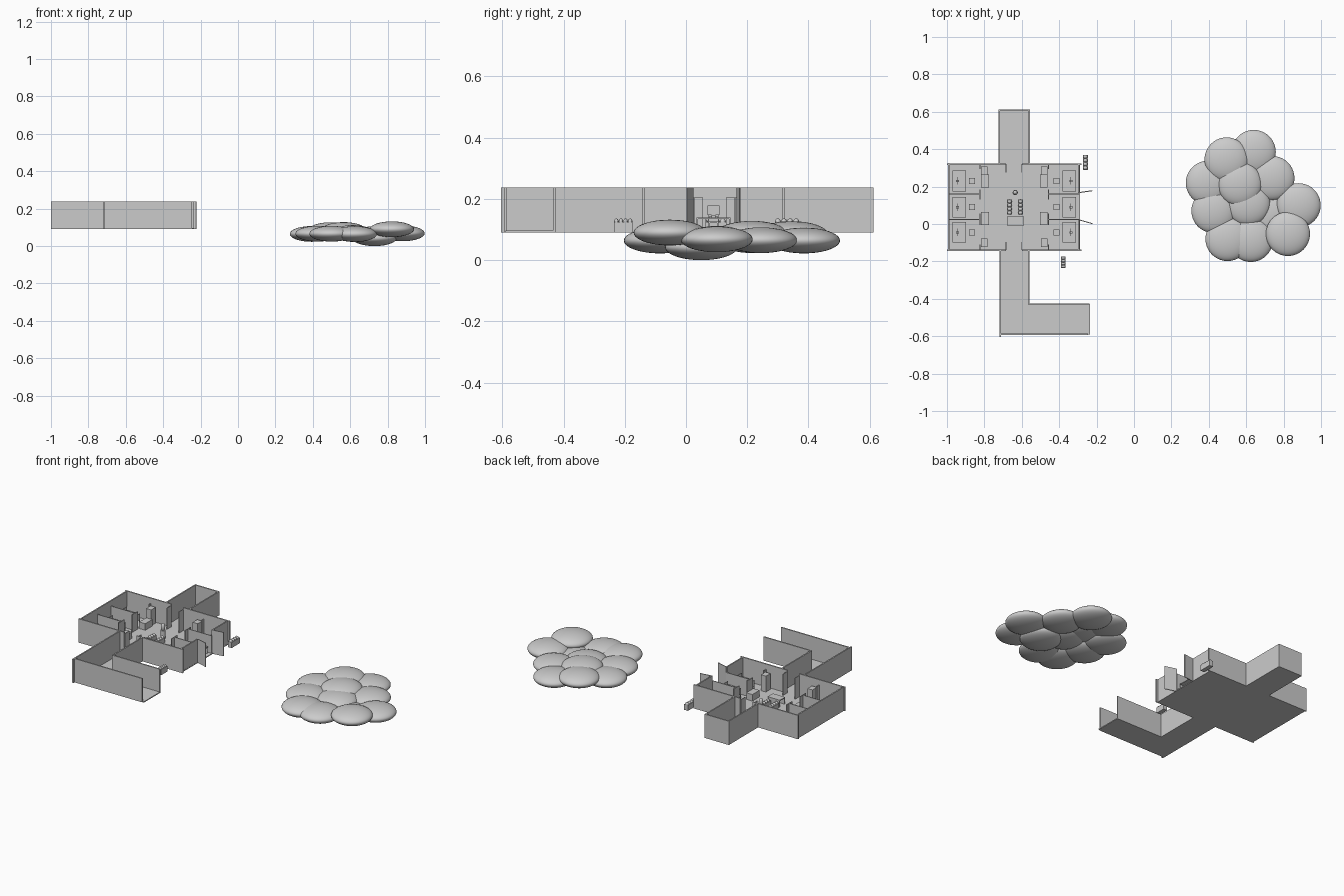
import bpy
from mathutils import Matrix

FLOOR, TOP = 0.096, 0.238      # floor surface and wall top
T = 0.008                      # wall thickness
CX = -0.64                     # office mirror axis


def box(name, x0, x1, y0, y1, z0, z1):
    bpy.ops.mesh.primitive_cube_add(size=1)
    o = bpy.context.object
    o.name = name
    o.data.transform(Matrix.Diagonal((abs(x1 - x0), abs(y1 - y0), abs(z1 - z0), 1)))
    o.location = ((x0 + x1) / 2, (y0 + y1) / 2, (z0 + z1) / 2)
    return o


def wall(name, a, b, z0=FLOOR - 0.006, z1=TOP, t=T):
    # upright panel between two plan points
    dx, dy = b[0] - a[0], b[1] - a[1]
    length = (dx * dx + dy * dy) ** 0.5
    mx, my = (a[0] + b[0]) / 2, (a[1] + b[1]) / 2
    o = box(name, mx - length / 2, mx + length / 2, my - t / 2, my + t / 2, z0, z1)
    import math
    o.rotation_euler.z = math.atan2(dy, dx)
    return o


# Floors
box("room_floor", -0.99, -0.29, -0.14, 0.32, 0.09, FLOOR)
box("north_corridor_floor", -0.72, -0.56, 0.32, 0.61, 0.09, FLOOR)
box("south_corridor_floor", -0.72, -0.56, -0.59, -0.14, 0.09, FLOOR)
box("side_corridor_floor", -0.56, -0.235, -0.59, -0.43, 0.09, FLOOR)

# Room outer walls, with gaps for the doors
wall("west_wall", (-0.99, -0.145), (-0.99, 0.325))
for y, side in ((-0.14, "south"), (0.32, "north")):
    wall(side + "_wall_left", (-1.0, y), (-0.685, y))
    wall(side + "_wall_right", (-0.6, y), (-0.28, y))
    inward = 0.045 if y < 0 else -0.045
    for x in (-0.685, -0.6):
        wall(side + "_inner_door", (x, y), (x, y + inward), FLOOR, TOP - 0.01, 0.004)
wall("east_wall_south", (-0.295, -0.14), (-0.295, 0.02))
wall("east_wall_north", (-0.295, 0.165), (-0.295, 0.32))
wall("entrance_door_south", (-0.293, 0.022), (-0.223, 0.002), t=0.005)
wall("entrance_door_north", (-0.293, 0.168), (-0.223, 0.178), t=0.005)

# Corridor walls
wall("north_corridor_west_wall", (-0.72, 0.32), (-0.72, 0.61))
wall("north_corridor_east_wall", (-0.56, 0.32), (-0.56, 0.61))
wall("north_corridor_end_wall", (-0.724, 0.608), (-0.556, 0.608))
wall("south_corridor_west_wall", (-0.716, -0.605), (-0.716, -0.14))
wall("south_corridor_east_wall", (-0.562, -0.43), (-0.562, -0.14))
wall("side_corridor_south_wall", (-0.72, -0.59), (-0.245, -0.59))
wall("side_corridor_north_wall", (-0.565, -0.43), (-0.237, -0.43))


def chair(x, y, s):
    # s points from the seat towards its backrest
    box("chair_seat", x - 0.016, x + 0.016, y - 0.016, y + 0.016, 0.122, 0.127)
    box("chair_back", x + s * 0.012, x + s * 0.016, y - 0.016, y + 0.016, 0.127, 0.16)
    for i in (-1, 1):
        for j in (-1, 1):
            lx, ly = x + i * 0.014, y + j * 0.014
            box("chair_leg", lx - 0.002, lx + 0.002, ly - 0.002, ly + 0.002, FLOOR, 0.122)


def desk(x0, x1, y0, y1):
    box("desk_top", x0, x1, y0, y1, 0.134, 0.139)
    for y in (y0, y1 - 0.004):
        box("desk_side", x0 + 0.002, x1 - 0.002, y, y + 0.004, FLOOR, 0.134)


# Cubicles on both sides of the room
for s in (-1, 1):
    def X(d):
        return CX + s * d * (0.346 / 0.35)
    for y in (0.16, 0.025):
        wall("cubicle_divider", (X(0.35), y), (X(0.185), y), FLOOR, 0.205, 0.005)
    for ya, yb in ((0.295, 0.32), (0.13, 0.185), (-0.005, 0.055), (-0.14, -0.11)):
        wall("cubicle_front", (X(0.185), ya), (X(0.185), yb), FLOOR, 0.205, 0.005)
    for y in (0.23, 0.09, -0.045):
        a, b = sorted((X(0.335), X(0.262)))
        desk(a, b, y - 0.055, y + 0.055)
        chair(X(0.228), y, -s)
        box("monitor", X(0.308), X(0.304), y - 0.02, y + 0.02, 0.148, 0.178)
        box("monitor_stand", X(0.315), X(0.298), y - 0.006, y + 0.006, 0.139, 0.148)
        box("keyboard", X(0.289), X(0.276), y - 0.015, y + 0.015, 0.139, 0.142)
    # Tall cabinets in the corners, low ones between
    for y in (0.285, -0.1):
        box("tall_cabinet", X(0.145), X(0.18), y - 0.022, y + 0.022, FLOOR, 0.195)
    for y in (0.23, 0.03):
        box("low_cabinet", X(0.138), X(0.18), y - 0.035, y + 0.035, FLOOR, 0.137)


def ball(name, x, y, z, rx, ry, rz, seg, rings):
    bpy.ops.mesh.primitive_uv_sphere_add(segments=seg, ring_count=rings, location=(x, y, z))
    o = bpy.context.object
    o.name = name
    o.scale = (rx, ry, rz)
    bpy.ops.object.shade_smooth()
    return o


def seat_row(x, y, length):
    box("planter_base", x - 0.013, x + 0.013, y - length / 2, y + length / 2, 0.09, 0.125)
    for i in range(4):
        ball("planter_bump", x, y + length * (i - 1.5) / 4, 0.125, 0.012, length / 8, 0.011, 12, 8)


# Planter rows outside and seating rows inside
seat_row(-0.26, 0.33, 0.08)
seat_row(-0.378, -0.205, 0.06)
for x in (-0.665, -0.607):
    seat_row(x, 0.09, 0.08)

# Reception desk and stool in the middle
desk(-0.677, -0.592, -0.01, 0.042)
bpy.ops.mesh.primitive_cylinder_add(vertices=20, radius=0.014, depth=0.05,
                                    location=(CX + 0.005, 0.168, FLOOR + 0.025))
bpy.context.object.name = "water_stand"
ball("water_bottle", CX + 0.005, 0.168, 0.165, 0.013, 0.013, 0.024, 16, 10)

# Tree canopy of flattened balls
canopy = [(0.823, -0.053, 0.09), (0.88, 0.10, 0.068), (0.74, 0.245, 0.065),
          (0.64, 0.385, 0.064), (0.495, 0.345, 0.085), (0.395, 0.22, 0.065),
          (0.425, 0.07, 0.066), (0.50, -0.08, 0.066), (0.625, -0.085, 0.064),
          (0.565, 0.215, 0.086), (0.61, 0.11, 0.07), (0.73, 0.05, 0.042)]
for x, y, z in canopy:
    ball("canopy_puff", x, y, z, 0.118, 0.118, 0.042, 40, 24)
